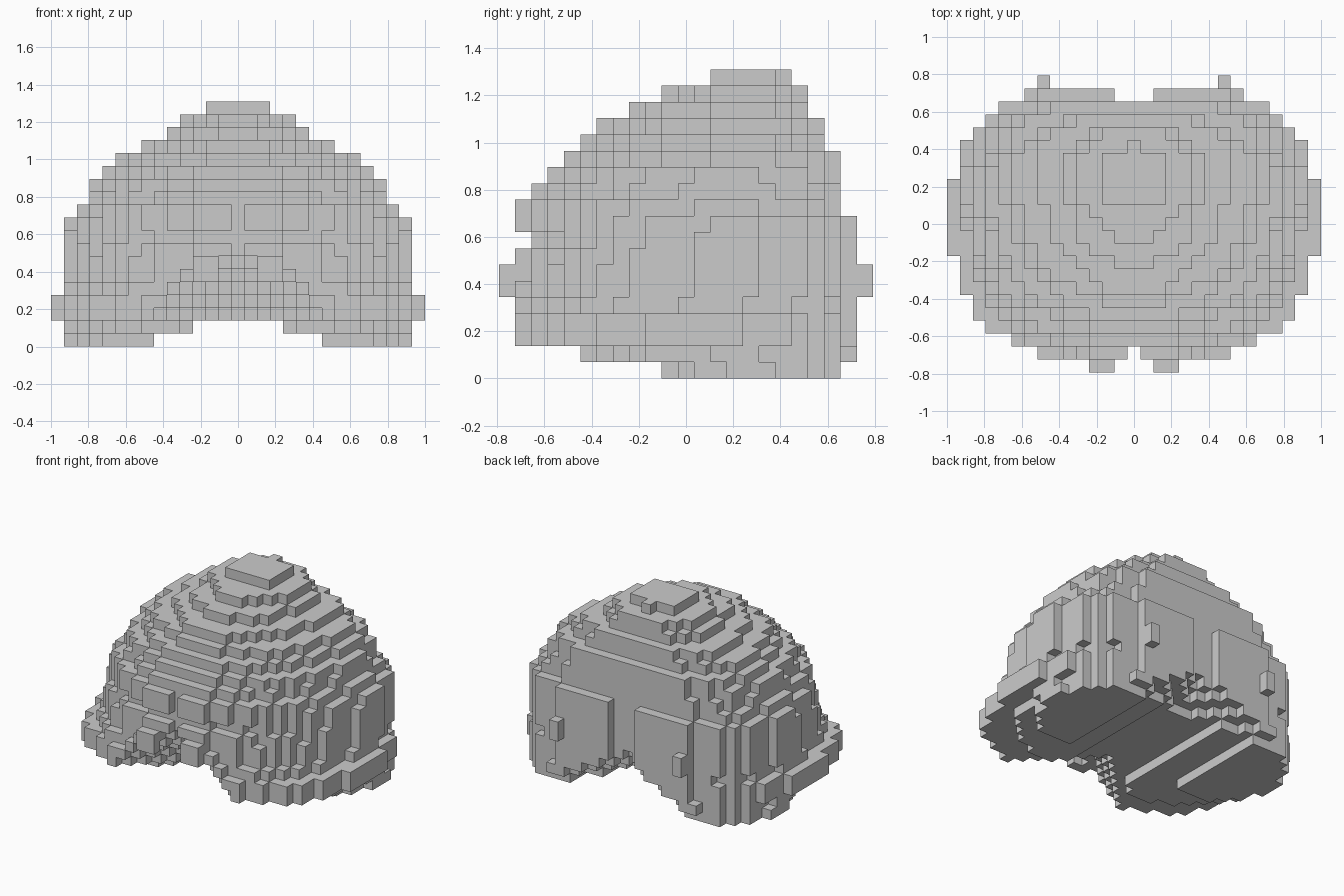
import bpy, bmesh

if "Cube" in bpy.data.objects:
    bpy.data.objects.remove(bpy.data.objects["Cube"])

V = 2 / 29  # voxel edge length

# Layer outlines, bottom to top, in voxels:
# (inner edge x, half width, front row, back row, widest row, front power, back power)
LAYERS = [
    (7, 6.15, -1, 9, 4, 2.4, 2.5),
    (4, 9.1, -6, 10, 3, 2.2, 2.4),
    (0, 14.1, -10.2, 10, 0, 2.7, 3.1),
    (0, 14.1, -10.2, 10, 0, 2.7, 3.1),
    (0, 13.05, -10.2, 10, 1, 2.4, 3.1),
    (0, 13.05, -10, 10, 2, 2.2, 3.2),
    (0, 13.1, -10, 10, 2, 2.1, 3.2),
    (0, 13.1, -10, 10, 2, 2, 3.2),
    (0, 13.05, -9, 10, 2, 2, 3.2),
    (0, 13.05, -10, 10, 3, 2, 3),
    (0, 12.1, -10, 9, 2, 2, 3.4),
    (0, 11.2, -9, 9, 2, 2, 3.4),
    (0, 11.1, -8, 9, 2, 2, 3.2),
    (0, 10.1, -7, 9, 3, 2, 3),
    (0, 9.2, -6, 8, 3, 2, 3),
    (0, 7.3, -5, 8, 4, 2, 3),
    (0, 5.4, -3, 7, 4, 2, 2.6),
    (0, 4.3, -1, 7, 4, 2, 2.4),
    (0, 2.5, 2, 5, 3.5, 8, 8),
]


def in_outline(i, j, k):
    inner, a, front, back, yc, pf, pb = LAYERS[k]
    if j < yc:
        t, p = (yc - j) / (yc - front + 0.5), pf
    else:
        t, p = (j - yc) / (back + 0.5 - yc), pb
    return i >= inner and t <= 1 and ((i - inner) / a) ** p + t ** p <= 1


def filled(x, j, k):
    i = abs(x)
    if not in_outline(i, j, k):
        return False
    # Arch under the front, smaller arch under the back
    if k + 0.7 * i < 1.95 + 0.7 * max(0, -j - 3):
        return False
    if k + 0.6 * i < 2 + 0.7 * max(0, j - 6):
        return False
    # Clefts between the back lobes and down the front
    return not (j == 10 and i <= 1) and not (j == -10 and i == 0)


cells = {(i, j, k) for k in range(len(LAYERS))
         for j in range(-11, 12) for i in range(-14, 15) if filled(i, j, k)}

# Small bumps on the front, back and crown
for s in (-1, 1):
    for k in (5, 6):
        cells |= {(s * 2, -11, k), (s * 3, -11, k), (s * 7, 11, k)}
cells.add((0, 6, 18))

# Visible cube faces become one blocky skin
bm = bmesh.new()
corners = {}


def corner(p):
    if p not in corners:
        corners[p] = bm.verts.new(((p[0] - 0.5) * V, (p[1] - 0.5) * V, p[2] * V))
    return corners[p]


for c in sorted(cells):
    for axis in range(3):
        u, w = (axis + 1) % 3, (axis + 2) % 3
        for side in (0, 1):
            n = list(c)
            n[axis] += 2 * side - 1
            if tuple(n) in cells:
                continue
            quad = []
            for du, dw in ((0, 0), (1, 0), (1, 1), (0, 1)):
                p = list(c)
                p[axis] += side
                p[u] += du
                p[w] += dw
                quad.append(corner(tuple(p)))
            bm.faces.new(quad if side else quad[::-1])

mesh = bpy.data.meshes.new("blocky_brain")
bm.to_mesh(mesh)
bm.free()
bpy.context.collection.objects.link(bpy.data.objects.new("blocky_brain", mesh))
